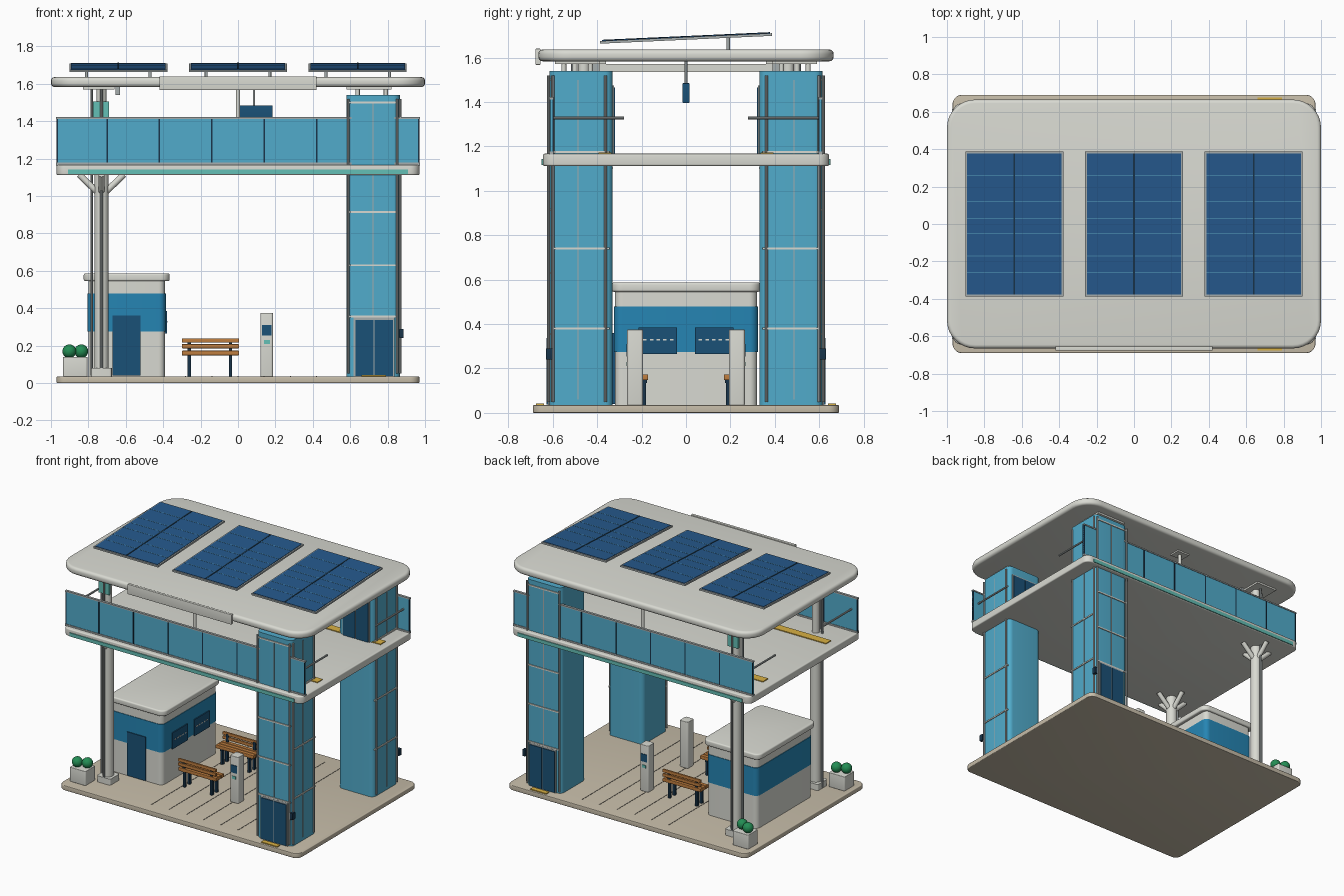
import bpy, bmesh, math
from mathutils import Vector, Matrix

if "Cube" in bpy.data.objects:
    bpy.data.objects.remove(bpy.data.objects["Cube"])


def mat(name, r, g, b):
    m = bpy.data.materials.new(name)
    lin = [(c / 255) ** 2.2 for c in (r, g, b)]
    m.diffuse_color = (*lin, 1)
    m.use_nodes = True
    m.node_tree.nodes["Principled BSDF"].inputs["Base Color"].default_value = m.diffuse_color
    return m


WHITE = mat("off_white", 216, 217, 209)
STONE = mat("paving", 198, 188, 168)
SEAM = mat("paving_seam", 120, 115, 105)
GLASS = mat("blue_glass", 82, 170, 202)
NAVY = mat("dark_blue", 32, 82, 118)
BLUE = mat("band_blue", 42, 132, 178)
SOLAR = mat("solar_blue", 42, 90, 140)
LINE = mat("solar_line", 70, 130, 170)
DARK = mat("dark_trim", 30, 55, 75)
TEAL = mat("teal", 100, 190, 180)
METAL = mat("metal", 165, 172, 172)
WOOD = mat("wood", 190, 125, 65)
GREEN = mat("leaf", 40, 140, 85)
YELLOW = mat("tactile_yellow", 215, 175, 70)


def finish(name, bm, m, mirror=""):
    """Mesh stays in world coordinates, so mirroring is about the centre."""
    me = bpy.data.meshes.new(name)
    bm.to_mesh(me)
    bm.free()
    me.materials.append(m)
    me.shade_smooth()
    me.set_sharp_from_angle(angle=math.radians(35))
    ob = bpy.data.objects.new(name, me)
    bpy.context.collection.objects.link(ob)
    if mirror:
        mod = ob.modifiers.new("Mirror", 'MIRROR')
        mod.use_axis = ("x" in mirror, "y" in mirror, False)
        mod.use_mirror_merge = False
    return ob


def add_box(bm, x, y, z, r=0, b=0):
    """Box from ranges; r rounds the upright corners, b the top and bottom rims."""
    t = bmesh.new()
    bmesh.ops.create_cube(t, size=1)
    for v in t.verts:
        v.co = Vector([(lo + hi) / 2 + c * (hi - lo) for c, (lo, hi) in zip(v.co, (x, y, z))])
    if r:
        up = [e for e in t.edges if abs(e.verts[0].co.z - e.verts[1].co.z) > 1e-5]
        bmesh.ops.bevel(t, geom=up, offset=r, segments=8, profile=0.5, affect='EDGES')
    if b:
        t.normal_update()
        rim = [e for e in t.edges if sum(abs(f.normal.z) > 0.9 for f in e.link_faces) == 1]
        bmesh.ops.bevel(t, geom=rim, offset=b, segments=4, profile=0.5, affect='EDGES')
    me = bpy.data.meshes.new("tmp")
    t.to_mesh(me)
    t.free()
    bm.from_mesh(me)
    bpy.data.meshes.remove(me)


def box(name, x, y, z, m=WHITE, r=0, b=0, mirror=""):
    return boxes(name, [(x, y, z)], m, mirror, r, b)


def boxes(name, parts, m, mirror="", r=0, b=0):
    bm = bmesh.new()
    for p in parts:
        add_box(bm, *p, r, b)
    return finish(name, bm, m, mirror)


def tubes(name, segs, rad, m=METAL, mirror="", sides=16):
    bm = bmesh.new()
    for a, c in segs:
        a, c = Vector(a), Vector(c)
        mx = Matrix.Translation((a + c) / 2) @ (c - a).to_track_quat('Z', 'Y').to_matrix().to_4x4()
        bmesh.ops.create_cone(bm, cap_ends=True, segments=sides, radius1=rad, radius2=rad,
                              depth=(c - a).length, matrix=mx)
    return finish(name, bm, m, mirror)


# Ground slab, deck and roof
box("ground_slab", (-.97, .97), (-.69, .69), (0, .035), STONE, r=.05, b=.005)
boxes("paving_seams", [((x - .003, x + .003), (-.6, .6), (.034, .0365))
                       for x in (-.28, -.14, 0, .14, .28, .42)], SEAM)
box("upper_deck", (-.97, .97), (-.645, .645), (1.112, 1.167), WHITE, r=.05, b=.008)
box("deck_light_strip", (-.91, .91), (-.651, -.64), (1.117, 1.143), TEAL, mirror="y")
box("deck_tactile_strip", (-.9, .92), (-.395, -.335), (1.165, 1.173), YELLOW, mirror="y")
box("roof", (-1, 1), (-.665, .665), (1.583, 1.636), WHITE, r=.15, b=.02)
box("roof_sign_board", (-.42, .42), (-.677, -.655), (1.567, 1.64), WHITE, b=.003)

# Tilted solar panels
tilt = Matrix.Translation((0, 0, 1.688)) @ Matrix.Rotation(math.radians(2.6), 4, 'X')
for i, cx in enumerate((-.64, 0, .64)):
    frame = box(f"solar_frame_{i}", (cx - .262, cx + .262), (-.387, .387), (-.008, .004), METAL)
    cells = box(f"solar_cells_{i}", (cx - .252, cx + .252), (-.378, .378), (0, .007), SOLAR)
    rows = boxes(f"solar_lines_{i}", [((cx - .252, cx + .252), (y - .003, y + .003), (.004, .008))
                                      for y in (-.26, -.17, -.05, .03, .12, .26)], LINE)
    mid = box(f"solar_divider_{i}", (cx - .005, cx + .005), (-.378, .378), (.004, .009), DARK)
    for ob in (frame, cells, rows, mid):
        ob.matrix_world = tilt
    tubes(f"solar_posts_{i}", [((cx + s * .17, .19, 1.63), (cx + s * .17, .19, 1.693))
                               for s in (-1, 1)], .008, METAL)

# Lift towers, front and back
box("lift_tower", (.58, .865), (-.615, -.33), (.035, 1.54), GLASS, r=.035, mirror="y")
tubes("tower_corner_tubes", [((x, -.619, .05), (x, -.619, 1.52)) for x in (.59, .852)]
      + [((.868, y, .05), (.868, y, 1.52)) for y in (-.6, -.362)], .007, METAL, "y", 8)
boxes("tower_front_bands", [((.59, .855), (-.621, -.61), (z - .005, z + .005))
                            for z in (.355, .63, .915, 1.5)], WHITE, "y")
boxes("tower_side_bands", [((.86, .871), (-.6, -.345), (z - .005, z + .005))
                           for z in (.38, .74, 1.175)], WHITE, "y")
boxes("tower_glazing_bars", [((.86, .868), (-.489, -.483), (.06, 1.5)),
                             ((.719, .725), (-.618, -.61), (.36, 1.5))], METAL, "y")
box("lift_door_frame", (.618, .838), (-.622, -.61), (.035, .35), METAL, mirror="y")
boxes("lift_doors", [((.627, .725), (-.627, -.612), (.037, .338)),
                     ((.731, .829), (-.627, -.612), (.037, .338))], NAVY, "y")
box("deck_door_frame", (.618, .838), (-.335, -.324), (1.165, 1.475), METAL, mirror="y")
boxes("deck_lift_doors", [((.627, .725), (-.33, -.319), (1.167, 1.465)),
                          ((.731, .829), (-.33, -.319), (1.167, 1.465))], NAVY, "y")
box("call_button", (.862, .884), (-.63, -.6), (.24, .29), DARK, b=.003, mirror="y")
box("lift_tactile_pad", (.66, .79), (-.675, -.64), (.034, .042), YELLOW, mirror="y")
tubes("tower_roof_stubs", [((x, y, 1.53), (x, y, 1.585)) for x in (.64, .79)
                           for y in (-.55, -.43)], .011, WHITE, "y")
box("tower_roof_plate", (.58, .82), (-.59, -.39), (1.57, 1.585), WHITE, mirror="y")

# Left columns, branching under the deck, continuing to the roof
PX, PY = -.73, -.46
tubes("column", [((PX, PY, .035), (PX, PY, 1.115))], .038, WHITE, "y", 24)
box("column_base", (PX - .055, PX + .055), (PY - .055, PY + .055), (.035, .08), WHITE, r=.012, mirror="y")
tubes("column_branches", [((PX, PY, 1.0), (PX + dx, PY + dy, 1.115))
                          for dx, dy in ((-.12, 0), (.12, 0), (0, .12), (0, -.12))], .017, WHITE, "y")
tubes("upper_column", [((PX, PY, 1.16), (PX, PY, 1.585))], .027, WHITE, "y", 24)
box("column_head_plate", (-.83, -.66), (PY - .1, PY + .1), (1.57, 1.585), WHITE, mirror="y")
box("roof_tie_beam", (-.75, -.71), (-.46, .46), (1.535, 1.572), WHITE)
tubes("drain_pipes", [((-.782, PY, .04), (-.782, PY, 1.585)),
                      ((PX, PY - .05, .08), (PX, PY - .05, 1.585))], .007, METAL, "y", 8)
box("platform_marker", (-.775, -.69), (PY - .045, PY - .03), (1.42, 1.505), TEAL, mirror="y")
boxes("ceiling_speaker", [((-.655, -.63), (-.42, -.39), (1.54, 1.585))], METAL, "y")
# Mid-span posts and hanging board
tubes("middle_post", [((0, -.5, 1.16), (0, -.5, 1.585))], .012, WHITE, "y")
box("middle_post_plate", (-.05, .05), (-.54, -.46), (1.572, 1.585), WHITE, mirror="y")
tubes("board_hanger", [((.085, 0, 1.47), (.085, 0, 1.585))], .006, METAL)
box("hanging_board", (-.01, .185), (-.015, .015), (1.395, 1.485), NAVY, b=.003)

# Deck balustrades
GY = -.605
box("balustrade_glass", (-.97, .97), (GY - .005, GY + .005), (1.172, 1.412), GLASS, mirror="y")
boxes("balustrade_rails", [((-.972, .972), (GY - .009, GY + .009), (1.412, 1.422)),
                           ((-.972, .972), (GY - .009, GY + .009), (1.164, 1.178))], METAL, "y")
boxes("balustrade_posts", [((x - .004, x + .004), (GY - .008, GY + .008), (1.167, 1.415))
                           for x in (-.966, -.7, -.42, -.14, .14, .42, .966)], DARK, "y")
tubes("end_handrail", [((.92, -.605, 1.328), (.92, -.28, 1.328))], .007, METAL, "xy", 8)

# Ticket kiosk
box("kiosk_body", (-.8, -.39), (-.32, .32), (.035, .55), WHITE, r=.035)
box("kiosk_band", (-.804, -.386), (-.324, .324), (.275, .48), BLUE, r=.037)
box("kiosk_roof", (-.825, -.365), (-.335, .335), (.545, .587), WHITE, r=.05, b=.01)
box("kiosk_door", (-.67, -.52), (-.33, -.31), (.04, .36), NAVY)
box("kiosk_windows", (-.4, -.379), (-.215, -.04), (.265, .385), NAVY, mirror="y")
boxes("window_speak_slots", [((-.382, -.377), (y - .008, y + .008), (.325, .333))
                             for y in (-.185, -.155, -.125, -.095, -.065)], WHITE, "y")

# Benches facing each other
boxes("bench_seat", [((-.3, .005), (y, y + .028), (.148, .173))
                     for y in (-.262, -.23, -.198)], WOOD, "y", b=.003)
boxes("bench_back", [((-.3, .005), (-.265, -.25), (z, z + .022))
                     for z in (.186, .217)], WOOD, "y", b=.003)
boxes("bench_legs", [((x - .009, x + .009), ys, zs) for x in (-.26, -.04)
                     for ys, zs in (((-.255, -.235), (.035, .15)), ((-.2, -.18), (.035, .15)),
                                    ((-.255, -.175), (.135, .15)), ((-.256, -.246), (.15, .23)))],
      DARK, "y")

# Ticket machines
box("ticket_machine", (.12, .188), (-.265, -.193), (.035, .375), WHITE, r=.012, b=.004, mirror="y")
box("machine_screen", (.129, .179), (-.269, -.26), (.255, .31), NAVY, mirror="y")
box("machine_slot", (.138, .17), (-.269, -.26), (.21, .23), TEAL, mirror="y")

# Planters
box("planter", (-.935, -.805), (-.615, -.5), (.035, .14), WHITE, r=.01, b=.004, mirror="y")
bm = bmesh.new()
for x, y in ((-.902, -.57), (-.838, -.545)):
    bmesh.ops.create_icosphere(bm, subdivisions=3, radius=.037, matrix=Matrix.Translation((x, y, .17)))
finish("planter_shrubs", bm, GREEN, "y")
